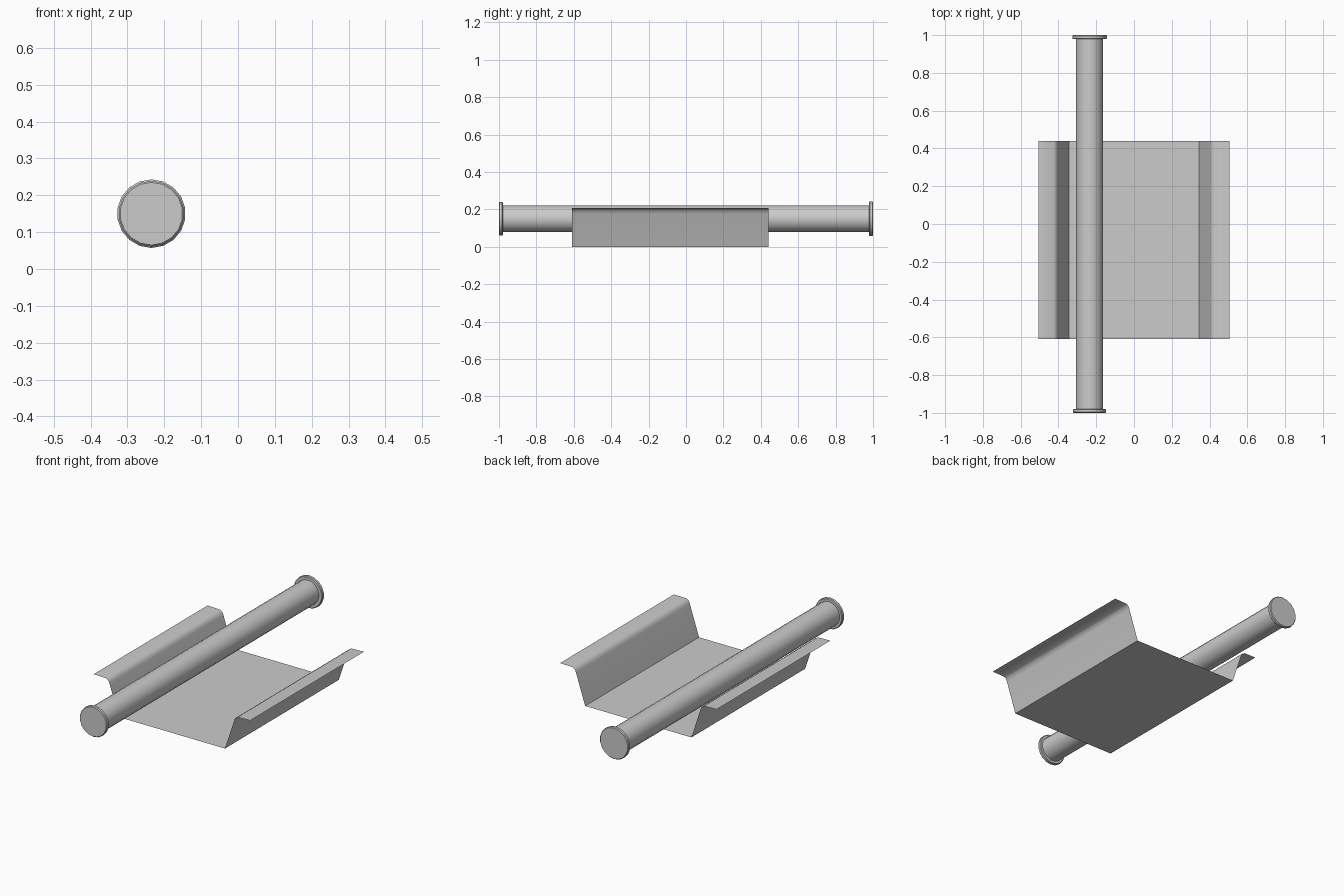
import bpy, bmesh, math

if "Cube" in bpy.data.objects:
    bpy.data.objects.remove(bpy.data.objects["Cube"])

SIDES = 18
AXIS_X, AXIS_Z = -0.235, 0.15


def finish(name, bm, angle):
    mesh = bpy.data.meshes.new(name)
    bm.to_mesh(mesh)
    bm.free()
    obj = bpy.data.objects.new(name, mesh)
    bpy.context.collection.objects.link(obj)
    bpy.ops.object.select_all(action='DESELECT')
    obj.select_set(True)
    bpy.context.view_layer.objects.active = obj
    bpy.ops.object.shade_smooth_by_angle(angle=math.radians(angle))
    return obj


def lathe(name, profile):
    """Turn (radius, y) points around the roller axis and close both ends."""
    bm = bmesh.new()
    rings = []
    for r, y in profile:
        rings.append([bm.verts.new((AXIS_X + r * math.sin(a), y, AXIS_Z + r * math.cos(a)))
                      for a in (2 * math.pi * i / SIDES for i in range(SIDES))])
    for a, b in zip(rings, rings[1:]):
        for i in range(SIDES):
            j = (i + 1) % SIDES
            bm.faces.new((a[i], a[j], b[j], b[i]))
    bm.faces.new(rings[0])
    bm.faces.new(rings[-1])
    bmesh.ops.recalc_face_normals(bm, faces=bm.faces)
    return finish(name, bm, 30)


# Roller shaft
lathe("roller_shaft", [(0.072, -0.985), (0.072, 0.985)])

# End caps with softened rims
for name, s, r in (("front_end_cap", -1, 0.089), ("back_end_cap", 1, 0.093)):
    lathe(name, [(r - 0.004, s * 0.979), (r, s * 0.983),
                 (r, s * 0.996), (r - 0.004, s * 1.0)])

# Folded sheet tray: flat floor, sloping walls, outward lips with rounded upper bends
half = [(0.343, 0.0), (0.402, 0.178), (0.409, 0.195), (0.424, 0.205), (0.505, 0.207)]
section = [(-x, z) for x, z in reversed(half)] + half
bm = bmesh.new()
front = [bm.verts.new((x, -0.61, z)) for x, z in section]
back = [bm.verts.new((x, 0.44, z)) for x, z in section]
for i in range(len(section) - 1):
    bm.faces.new((front[i], front[i + 1], back[i + 1], back[i]))
finish("folded_tray", bm, 45)
